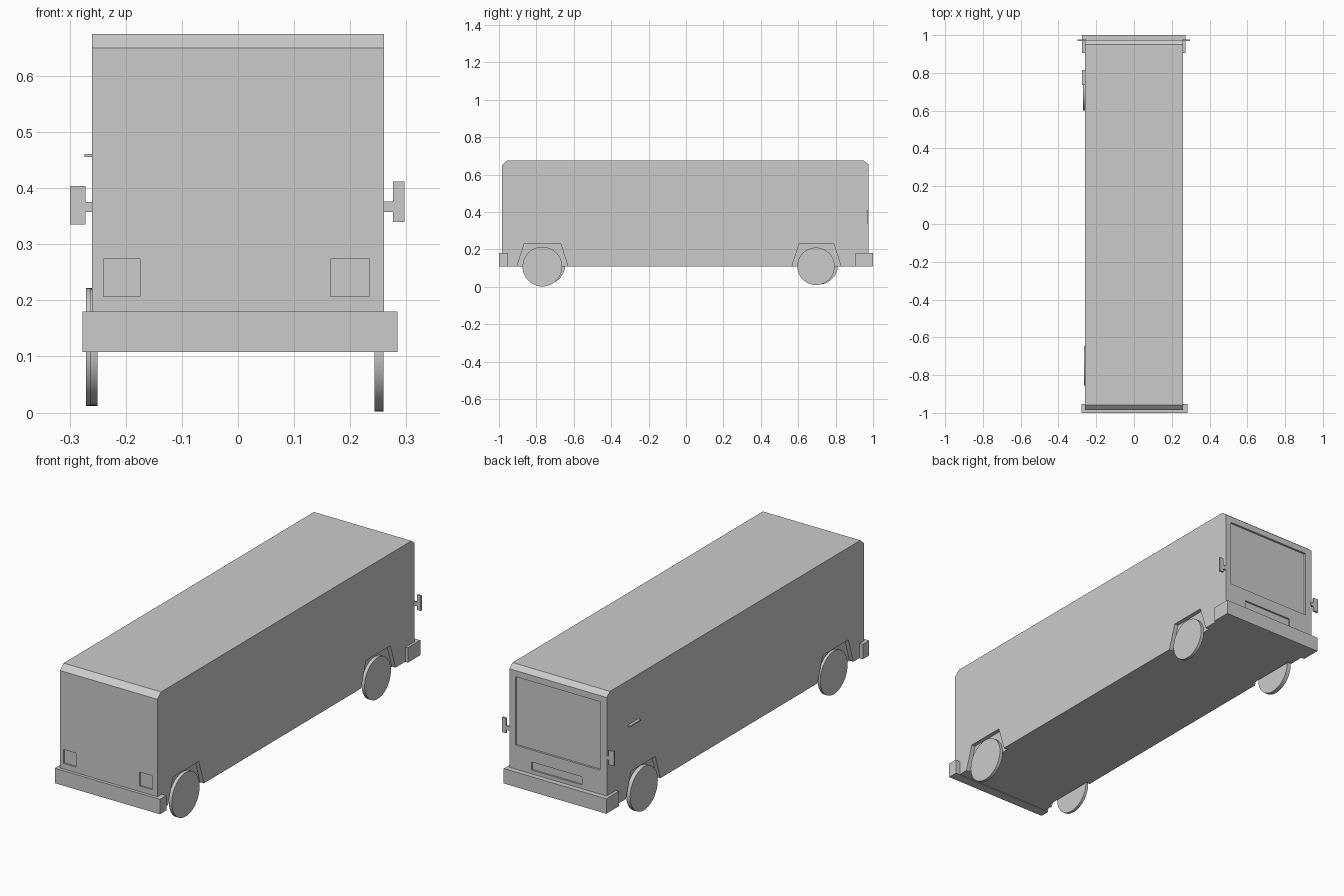
import bpy
import bmesh
from math import pi
from mathutils import Matrix

cube = bpy.data.objects.get("Cube")
if cube:
    bpy.data.objects.remove(cube, do_unlink=True)

grey = bpy.data.materials.new("plain grey")
grey.use_nodes = True
colour = (0.6, 0.6, 0.6, 1)
grey.diffuse_color = colour
grey.node_tree.nodes["Principled BSDF"].inputs["Base Color"].default_value = colour


def finish(name, bm):
    bmesh.ops.recalc_face_normals(bm, faces=bm.faces)
    mesh = bpy.data.meshes.new(name)
    bm.to_mesh(mesh)
    bm.free()
    mesh.materials.append(grey)
    obj = bpy.data.objects.new(name, mesh)
    bpy.context.collection.objects.link(obj)
    return obj


def add_box(bm, x, y, z):
    size = [b - a for a, b in (x, y, z)]
    mid = [(a + b) / 2 for a, b in (x, y, z)]
    bmesh.ops.create_cube(bm, size=1, matrix=Matrix.Translation(mid) @ Matrix.Diagonal((*size, 1)))


def boxes(name, *parts):
    bm = bmesh.new()
    for part in parts:
        add_box(bm, *part)
    return finish(name, bm)


def side_profile(name, points, x0, x1):
    """Extrude a (y, z) outline across the vehicle."""
    bm = bmesh.new()
    face = bm.faces.new([bm.verts.new((x0, y, z)) for y, z in points])
    made = bmesh.ops.extrude_face_region(bm, geom=[face])["geom"]
    verts = [g for g in made if isinstance(g, bmesh.types.BMVert)]
    bmesh.ops.translate(bm, verts=verts, vec=(x1 - x0, 0, 0))
    return finish(name, bm)


def carve(target, cutter):
    cutter.hide_render = True
    mod = target.modifiers.new("recess", "BOOLEAN")
    mod.operation = "DIFFERENCE"
    mod.solver = "EXACT"
    mod.object = cutter
    bpy.context.view_layer.objects.active = target
    bpy.ops.object.modifier_apply(modifier=mod.name)
    bpy.data.objects.remove(cutter, do_unlink=True)


# Body shell with chamfered roof ends
body = side_profile("body", [(-0.985, 0.11), (0.975, 0.11), (0.975, 0.655), (0.95, 0.675),
                             (-0.957, 0.675), (-0.985, 0.65)], -0.26, 0.26)

# Shallow wheel arches on both sides
for y0, y1 in ((-0.865, -0.67), (0.605, 0.79)):
    outline = [(y0 - 0.045, 0.09), (y0, 0.23), (y1, 0.23), (y1 + 0.045, 0.09)]
    for side in (-1, 1):
        carve(body, side_profile("arch_cutter", outline, side * 0.24, side * 0.3))

# Recessed windscreen, plate panel and lamps
carve(body, boxes("windscreen_cutter", ((-0.223, 0.228), (0.965, 1.1), (0.295, 0.625))))
carve(body, boxes("plate_cutter", ((-0.127, 0.142), (0.967, 1.1), (0.198, 0.237))))
for x in ((-0.24, -0.175), (0.165, 0.234)):
    carve(body, boxes("lamp_cutter", (x, (-1.1, -0.978), (0.207, 0.274))))

# Wraparound bumpers
boxes("windscreen_end_bumper", ((-0.275, 0.272), (0.905, 1.0), (0.108, 0.18)))
boxes("lamp_end_bumper", ((-0.277, 0.284), (-1.0, -0.952), (0.108, 0.18)))

# Mirrors on short stems, and the door handle
depth = (0.968, 0.977)
boxes("mirror_right", ((-0.299, -0.272), depth, (0.335, 0.404)),
      ((-0.273, -0.255), depth, (0.357, 0.375)))
boxes("mirror_left", ((0.276, 0.297), depth, (0.34, 0.412)),
      ((0.255, 0.277), depth, (0.357, 0.376)))
boxes("door_handle", ((-0.274, -0.255), (0.735, 0.815), (0.455, 0.461)))


# Thin disc wheels
def wheel(name, x0, x1, y, z, radius):
    bm = bmesh.new()
    place = Matrix.Translation(((x0 + x1) / 2, y, z)) @ Matrix.Rotation(pi / 2, 4, "Y")
    bmesh.ops.create_cone(bm, cap_ends=True, segments=48, radius1=radius, radius2=radius,
                          depth=x1 - x0, matrix=place)
    obj = finish(name, bm)
    bpy.ops.object.select_all(action="DESELECT")
    obj.select_set(True)
    bpy.context.view_layer.objects.active = obj
    bpy.ops.object.shade_smooth_by_angle()


wheel("wheel_left_lamp_end", 0.243, 0.259, -0.768, 0.108, 0.106)
wheel("wheel_left_windscreen_end", 0.243, 0.259, 0.695, 0.11, 0.1)
wheel("wheel_right_lamp_end", -0.264, -0.25, -0.75, 0.117, 0.104)
wheel("wheel_right_windscreen_end", -0.271, -0.25, 0.707, 0.117, 0.105)
